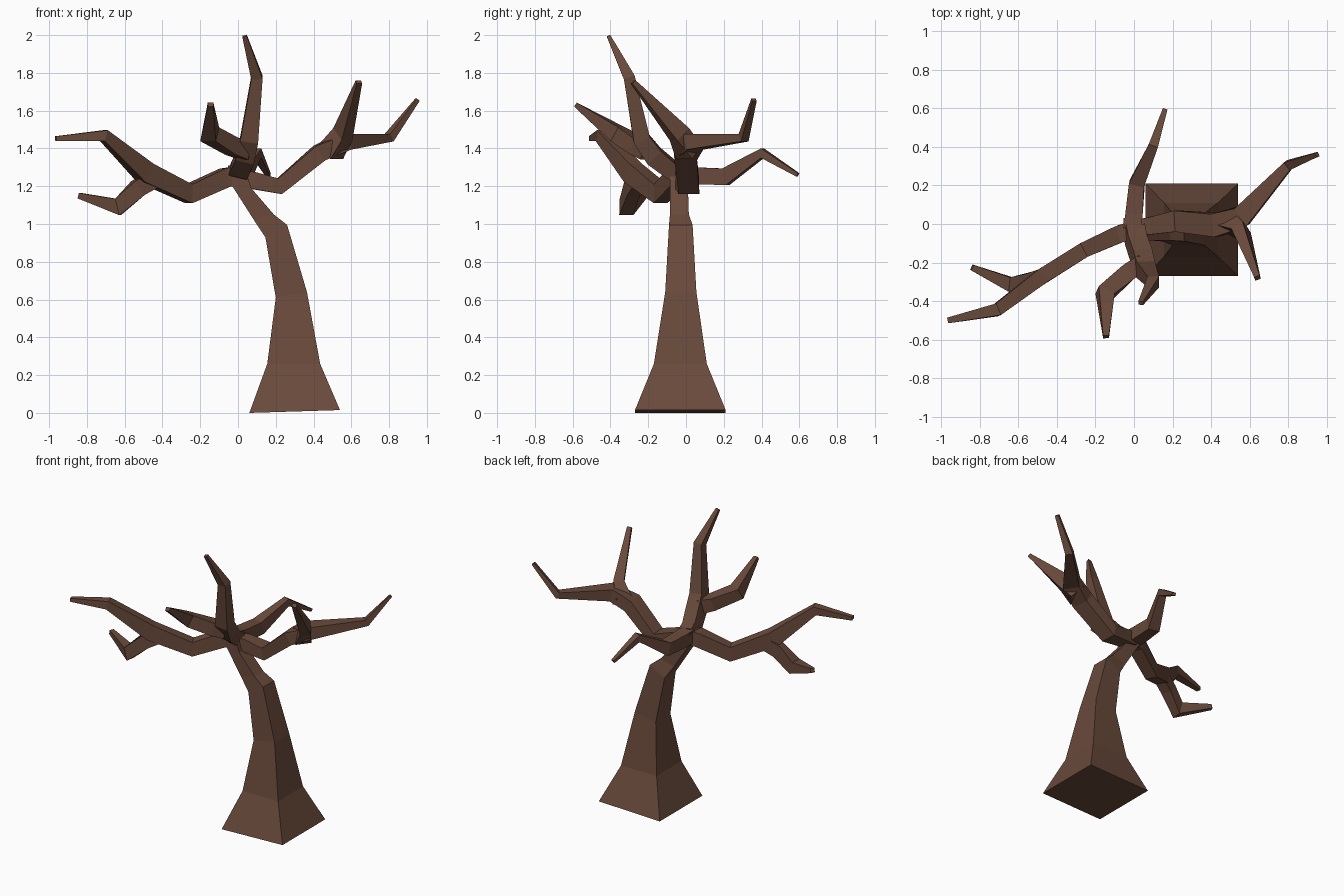
import bpy, bmesh
from mathutils import Vector

bark = bpy.data.materials.new("dark brown bark")
bark.diffuse_color = (0.142, 0.068, 0.044, 1)


def loft(name, rings):
    """Join four-cornered rings into a closed, flat-shaded tube."""
    bm = bmesh.new()
    loops = [[bm.verts.new(p) for p in ring] for ring in rings]
    for a, b in zip(loops, loops[1:]):
        for i in range(4):
            j = (i + 1) % 4
            bm.faces.new((a[i], a[j], b[j], b[i]))
    bm.faces.new(loops[0])
    bm.faces.new(loops[-1])
    bmesh.ops.recalc_face_normals(bm, faces=bm.faces)
    mesh = bpy.data.meshes.new(name)
    bm.to_mesh(mesh)
    bm.free()
    mesh.materials.append(bark)
    obj = bpy.data.objects.new(name, mesh)
    bpy.context.collection.objects.link(obj)
    return obj


def branch(name, path, up=(0, 0, 1)):
    """Sweep a rectangle along (x, y, z, width, height) points, mitred at bends."""
    pts = [Vector(p[:3]) for p in path]
    rings = []
    for i, (p, (w, h)) in enumerate(zip(pts, [q[3:] for q in path])):
        d = Vector()
        if i > 0:
            d += (p - pts[i - 1]).normalized()
        if i < len(pts) - 1:
            d += (pts[i + 1] - p).normalized()
        d.normalize()
        side = d.cross(Vector(up)).normalized()
        top = side.cross(d)
        rings.append([p + side * sx * w / 2 + top * sz * h / 2
                      for sx, sz in ((-1, -1), (1, -1), (1, 1), (-1, 1))])
    return loft(name, rings)


# trunk: left x, left z, right x, right z, front y, back y
trunk = [
    (0.06, 0.00, 0.54, 0.015, -0.27, 0.21),
    (0.155, 0.26, 0.435, 0.26, -0.17, 0.11),
    (0.20, 0.61, 0.365, 0.64, -0.11, 0.055),
    (0.145, 0.93, 0.26, 0.995, -0.09, 0.035),
    (0.085, 1.02, 0.19, 1.05, -0.085, 0.015),
    (-0.03, 1.20, 0.07, 1.19, -0.085, 0.01),
    (-0.055, 1.30, 0.045, 1.27, -0.085, 0.03),
]
loft("trunk", [[(lx, y0, lz), (rx, y0, rz), (rx, y1, rz), (lx, y1, lz)]
               for lx, lz, rx, rz, y0, y1 in trunk])

# left limb and its lower fork
branch("left_limb", [(0.0, -0.03, 1.255, 0.09, 0.10), (-0.07, -0.05, 1.245, 0.09, 0.10),
                     (-0.26, -0.135, 1.16, 0.08, 0.10), (-0.49, -0.28, 1.27, 0.08, 0.11),
                     (-0.71, -0.445, 1.468, 0.065, 0.06), (-0.965, -0.50, 1.452, 0.03, 0.025)])
branch("left_fork", [(-0.46, -0.26, 1.23, 0.07, 0.09), (-0.53, -0.285, 1.19, 0.07, 0.09),
                     (-0.635, -0.315, 1.09, 0.075, 0.09), (-0.84, -0.225, 1.15, 0.03, 0.03)])

# right limb, outer fork and upright fork
branch("right_limb", [(0.01, -0.02, 1.24, 0.08, 0.09), (0.08, -0.01, 1.23, 0.09, 0.09),
                      (0.22, 0.015, 1.20, 0.11, 0.085), (0.43, -0.005, 1.375, 0.12, 0.09),
                      (0.56, 0.04, 1.435, 0.11, 0.085), (0.80, 0.305, 1.457, 0.05, 0.045),
                      (0.95, 0.36, 1.658, 0.025, 0.02)])
branch("right_upright", [(0.49, 0.015, 1.38, 0.11, 0.11), (0.555, -0.035, 1.475, 0.07, 0.10),
                         (0.64, -0.28, 1.752, 0.03, 0.025)])

# back limb
branch("back_limb", [(-0.01, -0.03, 1.265, 0.09, 0.09), (0.0, 0.05, 1.255, 0.09, 0.09),
                     (0.015, 0.21, 1.25, 0.08, 0.09), (0.10, 0.405, 1.375, 0.05, 0.05),
                     (0.16, 0.592, 1.26, 0.025, 0.02)])

# tall limb leaning forward, with a side fork
branch("tall_limb", [(0.0, -0.02, 1.265, 0.10, 0.09), (0.01, -0.08, 1.29, 0.10, 0.09),
                     (0.04, -0.17, 1.36, 0.10, 0.10), (0.06, -0.235, 1.45, 0.095, 0.09),
                     (0.10, -0.30, 1.775, 0.06, 0.06), (0.035, -0.41, 1.995, 0.025, 0.02)],
       up=(0, 1, 0.3))
branch("tall_fork", [(0.04, -0.20, 1.39, 0.08, 0.10), (-0.03, -0.25, 1.41, 0.09, 0.09),
                     (-0.15, -0.36, 1.475, 0.09, 0.085), (-0.145, -0.585, 1.632, 0.03, 0.025)])
